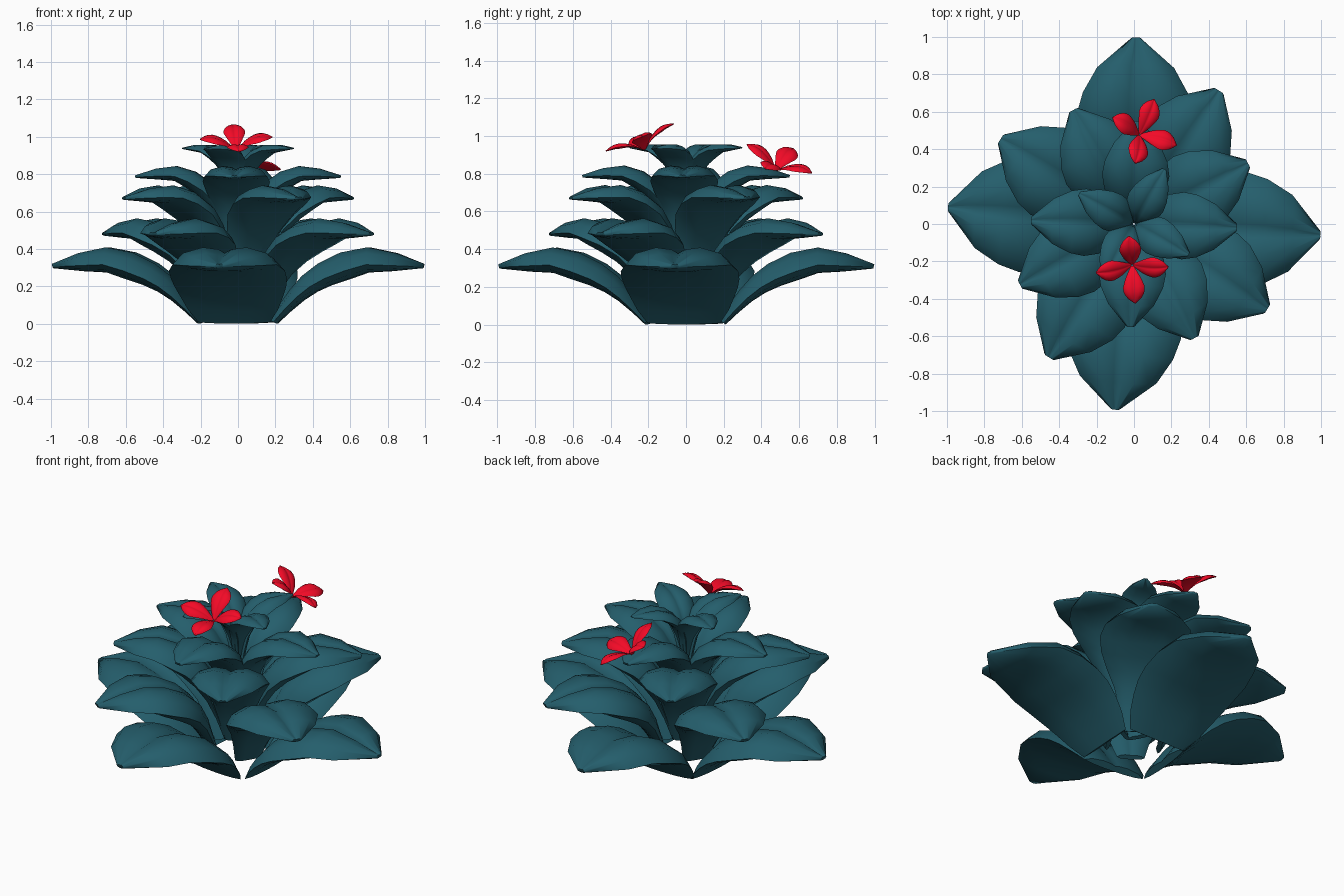
import bpy, bmesh, math
from mathutils import Matrix, Vector

if "Cube" in bpy.data.objects:
    bpy.data.objects.remove(bpy.data.objects["Cube"])


def material(name, rgb):
    m = bpy.data.materials.new(name)
    m.diffuse_color = (*rgb, 1)
    m.use_nodes = True
    m.node_tree.nodes["Principled BSDF"].inputs["Base Color"].default_value = m.diffuse_color
    return m


TEAL = material("teal_leaf", (0.018, 0.112, 0.15))
RED = material("red_petal", (0.9, 0.003, 0.02))

# Closed pillow section: (side, lift) in half widths, creased on top, rounded below
TOP = [(-1, -.22), (-.8, .0), (-.42, .11), (-.12, .07), (0, 0),
       (.12, .07), (.42, .11), (.8, .0), (1, -.22)]
UNDER = [(.75, -.31), (.38, -.36), (0, -.37), (-.38, -.36), (-.75, -.31)]
LEAF_WIDTHS = [.62, .78, .88, .96, 1, 1, .9, .66, .08]
STALK_WIDTHS = [.3, .42, .56, .76, .92, 1, .93, .68, .12]
PETAL_WIDTHS = [.15, .4, .65, .85, 1, .98, .85, .58, .05]
# Extra fullness of the upper side towards the root
NO_FILL = [0] * 9
ROOT_FILL = [.25, .45, .5, .38, .22, .08, 0, 0, 0]


def smooth_path(pts):
    # Catmull-Rom through the points, one extra sample per span
    p = [Vector(q) for q in pts]
    ext = [2 * p[0] - p[1]] + p + [2 * p[-1] - p[-2]]
    out = []
    for a, b, c, d in zip(ext, ext[1:], ext[2:], ext[3:]):
        out += [b, (9 * (b + c) - a - d) / 16]
    return out + [p[-1]]


def add_leaf(bm, path, widths, fill, half, angle):
    rot = Matrix.Rotation(math.radians(angle), 3, 'Z')
    pts = smooth_path(path)
    n = len(pts)
    rows = []
    for i, (p, f) in enumerate(zip(pts, widths)):
        d = (pts[min(i + 1, n - 1)] - pts[max(i - 1, 0)]).normalized()
        w = half * f
        k = max(w * min(1, .45 + i / n), half * .16)
        section = [(u, h + fill[i] * (1 - .4 * u * u)) for u, h in TOP] + UNDER
        rows.append([bm.verts.new(rot @ Vector((p.x - d.y * h * k, u * w, p.y + d.x * h * k)))
                     for u, h in section])
    for a, b in zip(rows, rows[1:]):
        for j in range(len(a)):
            m = (j + 1) % len(a)
            bm.faces.new((a[j], b[j], b[m], a[m]))
    bm.faces.new(rows[0])
    bm.faces.new(rows[-1][::-1])


def whorl(name, path, widths, fill, half, angles, mat, matrix=Matrix()):
    # Four leaves or petals around the centre
    bm = bmesh.new()
    for a in angles:
        add_leaf(bm, path, widths, fill, half, a)
    bm.transform(matrix)
    bmesh.ops.recalc_face_normals(bm, faces=bm.faces)
    me = bpy.data.meshes.new(name)
    bm.to_mesh(me)
    bm.free()
    me.materials.append(mat)
    ob = bpy.data.objects.new(name, me)
    bpy.context.collection.objects.link(ob)
    bpy.ops.object.select_all(action='DESELECT')
    ob.select_set(True)
    bpy.context.view_layer.objects.active = ob
    bpy.ops.object.shade_smooth_by_angle(angle=math.radians(75))


def quarters(start):
    return [start + 90 * k for k in range(4)]


# Leaf tiers from the ground up; paths are (radius, height)
TIERS = [
    ("bottom_leaves", [(.185, .02), (.3, .17), (.45, .295), (.7, .378), (.997, .315)],
     LEAF_WIDTHS, NO_FILL, .312, [-3.4, 89.4, 174.8, 264.2]),
    ("lower_leaves", [(.14, .07), (.25, .28), (.38, .435), (.58, .538), (.845, .485)],
     STALK_WIDTHS, ROOT_FILL, .255, quarters(57.5)),
    ("middle_leaves", [(.06, .15), (.14, .4), (.25, .595), (.44, .718), (.69, .675)],
     STALK_WIDTHS, ROOT_FILL, .22, quarters(28)),
    ("upper_leaves", [(.03, .3), (.09, .56), (.175, .72), (.33, .825), (.55, .79)],
     STALK_WIDTHS, ROOT_FILL, .18, quarters(-2)),
    ("crown_leaves", [(.01, .6), (.035, .76), (.08, .87), (.18, .945), (.335, .94)],
     STALK_WIDTHS, ROOT_FILL, .105, quarters(61)),
]
for name, path, widths, fill, half, angles in TIERS:
    whorl(name, path, widths, fill, half, angles, TEAL)

# Two tilted red flowers: centre, facing direction, spin
PETAL = [(.005, 0), (.05, .04), (.1, .066), (.145, .076), (.195, .068)]
for name, pos, facing, angle in [("front_flower", (-.01, -.22, .93), (0, -.4, 1), 5),
                                 ("back_flower", (.03, .477, .82), (.445, .307, 1), -20)]:
    tilt = Vector((0, 0, 1)).rotation_difference(Vector(facing)).to_matrix().to_4x4()
    whorl(name, PETAL, PETAL_WIDTHS, NO_FILL, .058, quarters(angle), RED,
          Matrix.Translation(pos) @ tilt)
